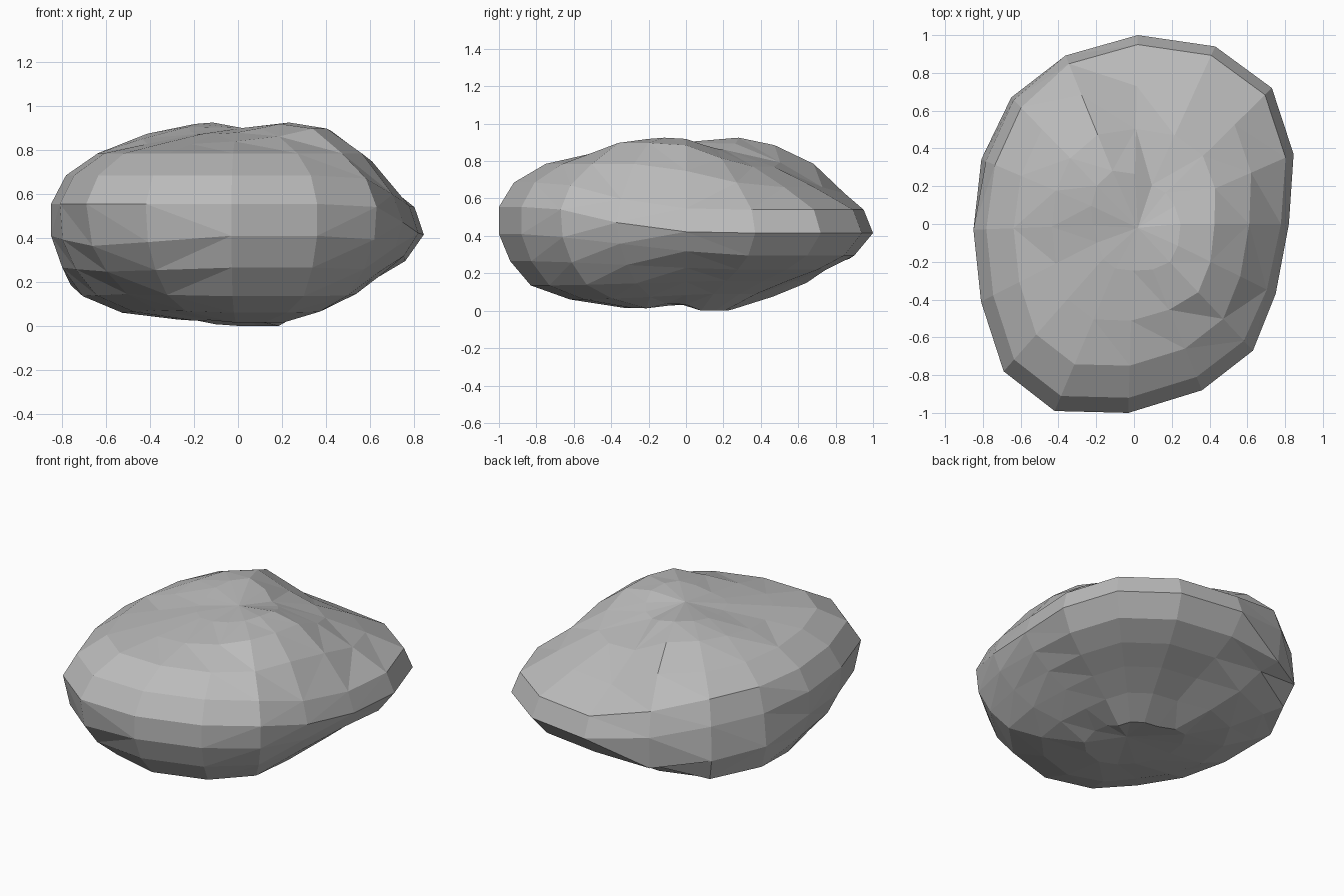
import bpy
import bmesh

cube = bpy.data.objects.get("Cube")
if cube:
    bpy.data.objects.remove(cube)

# Plan outline, counter-clockwise from the +x side
OUTLINE = [(.82, 0), (.845, .37), (.73, .72), (.43, .94), (.02, 1), (-.37, .91),
           (-.65, .67), (-.80, .34), (-.85, -.03), (-.81, -.41), (-.69, -.78),
           (-.42, -.99), (-.03, -1), (.36, -.88), (.63, -.67), (.75, -.37)]

# Vertical profiles (radius share, height), from crown to belly
FULL = [(.31, .925), (.52, .885), (.75, .785), (.92, .685), (1, .555),
        (1, .41), (.94, .265), (.83, .135), (.62, .06), (.33, .015)]
THIN = [(.22, .86), (.5, .77), (.73, .66), (.95, .54), (1, .415),
        (.9, .295), (.75, .22), (.58, .16), (.4, .09), (.22, 0)]

# How thin each column is, for the summit, crown, shoulder, rim and belly
SUMMIT = [.1, .6, .9, 1, .5, 0, .1, .3, .6, .8, .8, .8, .7, .4, .1, 0]
CROWN = [0, .6, 1, 1, .8, 0, 0, .1, .3, .5, .5, .5, .4, .2, 0, 0]
SHOULDER = [.3, .8, 1, 1, 1, 0, 0, 0, 0, 0, 0, 0, 0, 0, 0, 0]
RIM = [.95, 1, 1, 1, 1, .4, 0, 0, 0, 0, 0, 0, 0, 0, .1, .6]
BELLY = [.8, 1, 1, 1, 1, .5, .1, 0, 0, .15, .4, .25, 0, 0, .15, .45]
WEIGHTS = [SUMMIT, CROWN, SHOULDER] + [RIM] * 2 + [BELLY] * 5

# Local dents and bulges: (ring, columns, radius change, height change)
DENTS = [(1, (14, 15), .02, .012),           # front right hump
         (4, (5, 6, 7), -.02, -.02),         # drooping back left rim
         (5, (5, 6, 7), .01, -.075),
         (6, (6, 7), .01, -.08),
         (9, (0, 15), 0, .03),               # hollow under the right side
         (9, range(6, 12), 0, .015)]         # raised left underside


def ring_point(ring, column):
    """Blend the full and thin profiles at one column of one ring."""
    w = WEIGHTS[ring][column]
    r, z = [a + (b - a) * w for a, b in zip(FULL[ring], THIN[ring])]
    for level, columns, dr, dz in DENTS:
        if level == ring and column in columns:
            r += dr
            z += dz
    x, y = OUTLINE[column]
    return x * r, y * r, z


# Stone surface: stacked rings closed by a fan at each pole
bm = bmesh.new()
count = len(OUTLINE)
rings = [[bm.verts.new(ring_point(k, c)) for c in range(count)]
         for k in range(len(FULL))]
top = bm.verts.new((.02, -.02, .9))
bottom = bm.verts.new((.03, -.03, .035))
for c in range(count):
    n = (c + 1) % count
    bm.faces.new((top, rings[0][c], rings[0][n]))
    bm.faces.new((bottom, rings[-1][n], rings[-1][c]))
    for upper, lower in zip(rings, rings[1:]):
        bm.faces.new((upper[c], lower[c], lower[n], upper[n]))
bmesh.ops.triangulate(bm, faces=bm.faces[:], quad_method='SHORT_EDGE')
bmesh.ops.recalc_face_normals(bm, faces=bm.faces[:])

mesh = bpy.data.meshes.new("stone")
bm.to_mesh(mesh)
bm.free()
stone = bpy.data.objects.new("stone", mesh)
bpy.context.collection.objects.link(stone)

# Plain grey stone colour
COLOUR = (.5, .5, .5, 1)
grey = bpy.data.materials.new("stone_grey")
grey.use_nodes = True
grey.diffuse_color = COLOUR
grey.node_tree.nodes["Principled BSDF"].inputs["Base Color"].default_value = COLOUR
mesh.materials.append(grey)
